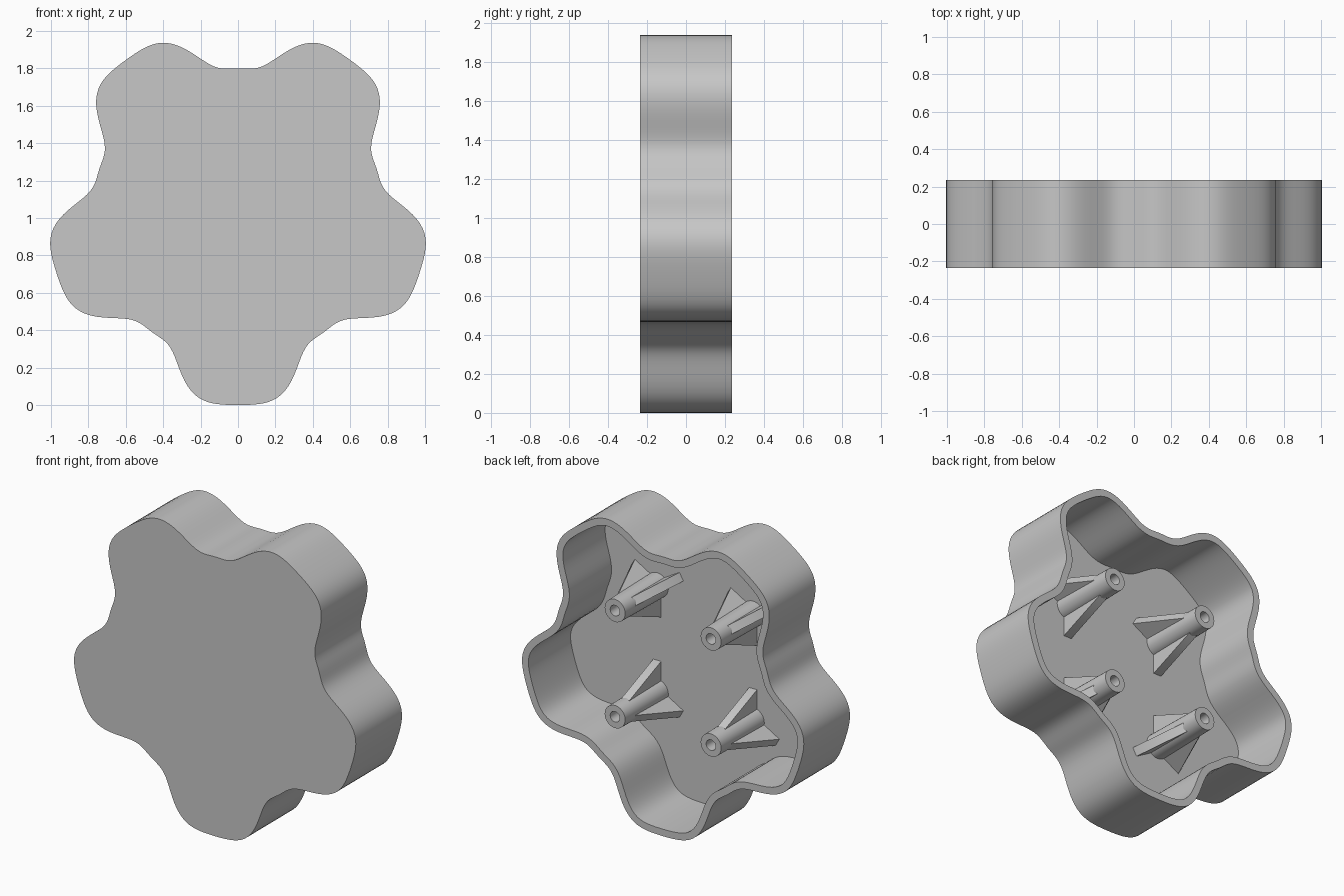
import bpy, bmesh
from math import cos, sin, pi, radians
from mathutils import Vector

cube = bpy.data.objects.get("Cube")
if cube:
    bpy.data.objects.remove(cube)

CENTRE_Z = 1.02
HALF_DEPTH = 0.235
FLOOR_Y = -0.195
WALL = 0.045
BOSS_SPACING = 0.342

grey = bpy.data.materials.new("plain_grey")
grey.use_nodes = True
colour = (0.57, 0.57, 0.57, 1)
grey.diffuse_color = colour
grey.node_tree.nodes["Principled BSDF"].inputs["Base Color"].default_value = colour


def finish(name, bm):
    """Turn a bmesh into a shaded, coloured object."""
    bmesh.ops.recalc_face_normals(bm, faces=bm.faces)
    mesh = bpy.data.meshes.new(name)
    bm.to_mesh(mesh)
    bm.free()
    mesh.materials.append(grey)
    obj = bpy.data.objects.new(name, mesh)
    bpy.context.collection.objects.link(obj)
    bpy.ops.object.select_all(action="DESELECT")
    obj.select_set(True)
    bpy.context.view_layer.objects.active = obj
    bpy.ops.object.shade_smooth_by_angle(angle=radians(30))
    return obj


def loft(name, rings):
    """Bridge closed rings (outline in x/z, depth y) and cap both ends."""
    bm = bmesh.new()
    loops = [[bm.verts.new((p.x, y, p.y)) for p in outline] for outline, y in rings]
    n = len(loops[0])
    for a, b in zip(loops, loops[1:]):
        for i in range(n):
            j = (i + 1) % n
            bm.faces.new((a[i], a[j], b[j], b[i]))
    bm.faces.new(loops[0])
    bm.faces.new(loops[-1])
    return finish(name, bm)


def lobed_point(t):
    """Rounded five-lobed outline with one lobe pointing down."""
    f = 5 * t
    r = 0.912 + 0.137 * cos(f) - 0.016 * cos(2 * f) - 0.017 * cos(3 * f) + 0.004 * cos(4 * f)
    return Vector((r * sin(t), CENTRE_Z - r * cos(t)))


def circle(x, z, r, n=32):
    return [Vector((x + r * cos(2 * pi * i / n), z + r * sin(2 * pi * i / n))) for i in range(n)]


# Open-backed shell: front plate, outer wall, rim, inner wall, floor
STEPS = 240
outer = [lobed_point(2 * pi * i / STEPS) for i in range(STEPS)]
inner = []
for i, p in enumerate(outer):
    tangent = (outer[(i + 1) % STEPS] - outer[i - 1]).normalized()
    inner.append(p + WALL * Vector((-tangent.y, tangent.x)))
loft("shell", [(outer, -HALF_DEPTH), (outer, HALF_DEPTH),
               (inner, HALF_DEPTH), (inner, FLOOR_Y)])


def rib(name, x, z, angle):
    """Triangular gusset leaning from the floor up to a boss."""
    out = Vector((cos(angle), 0, sin(angle)))
    side = Vector((-sin(angle), 0, cos(angle))) * 0.028
    base = Vector((x, 0, z))
    profile = [(0.05, FLOOR_Y - 0.01), (0.2, FLOOR_Y - 0.01), (0.2, FLOOR_Y),
               (0.07, 0.13), (0.05, 0.15)]
    bm = bmesh.new()
    sides = [[bm.verts.new(base + out * r + Vector((0, y, 0)) + side * s) for r, y in profile]
             for s in (-1, 1)]
    n = len(profile)
    for i in range(n):
        j = (i + 1) % n
        bm.faces.new((sides[0][i], sides[0][j], sides[1][j], sides[1][i]))
    for loop in sides:
        bm.faces.new(loop)
    finish(name, bm)


# Four hollow screw bosses, each braced by three ribs
for sx, column in ((-1, "right"), (1, "left")):
    for sz, row in ((-1, "lower"), (1, "upper")):
        x, z = sx * BOSS_SPACING, CENTRE_Z + sz * BOSS_SPACING
        label = f"{row}_{column}"
        loft(f"{label}_boss", [(circle(x, z, 0.08), FLOOR_Y - 0.01),
                               (circle(x, z, 0.073), HALF_DEPTH),
                               (circle(x, z, 0.034), HALF_DEPTH),
                               (circle(x, z, 0.034), -0.1)])
        for k in range(3):
            rib(f"{label}_rib_{k + 1}", x, z, -sz * pi / 2 + k * 2 * pi / 3)
